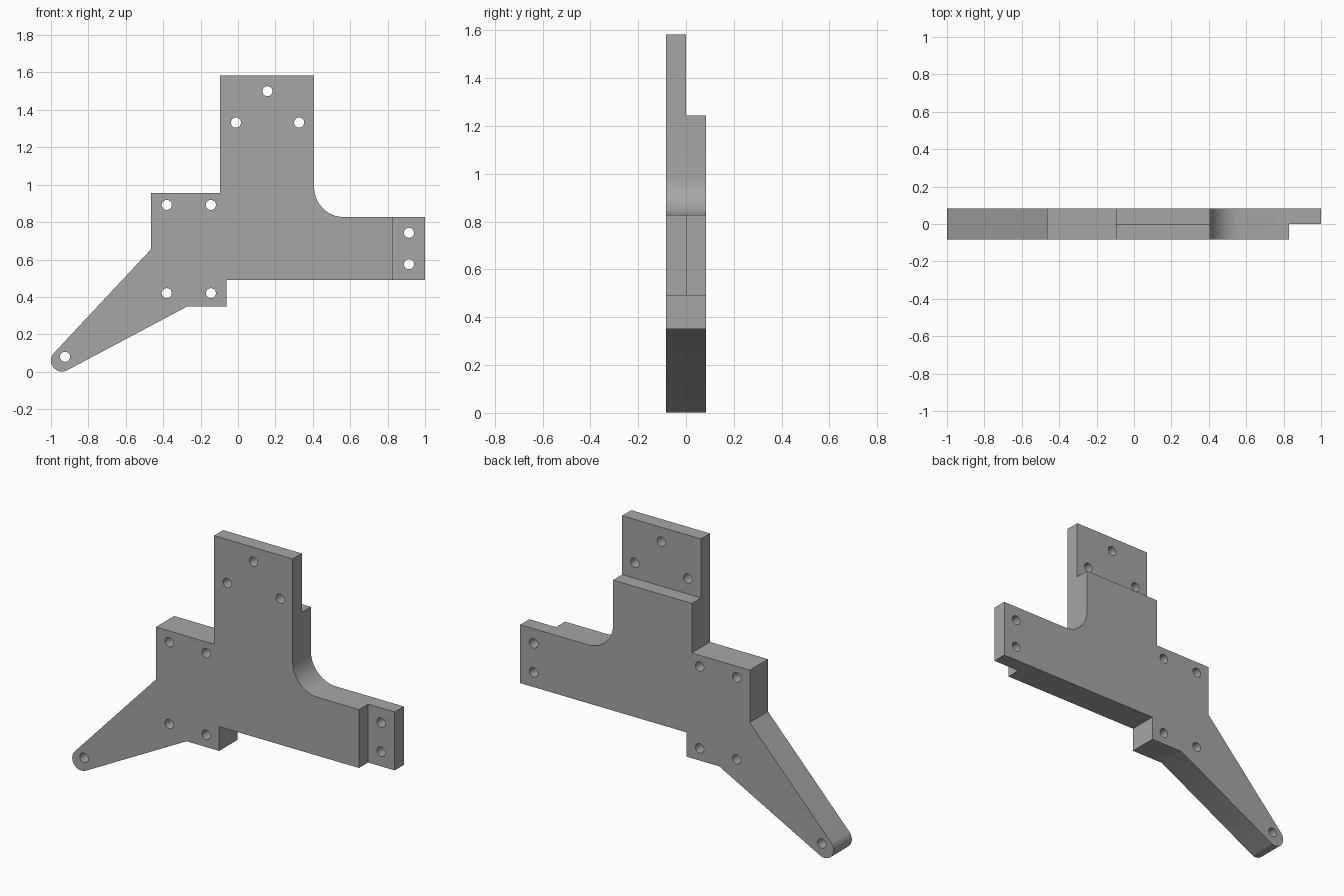
import bpy, bmesh, math
from mathutils import Vector

cube = bpy.data.objects.get("Cube")
if cube:
    bpy.data.objects.remove(cube, do_unlink=True)

HALF = 0.083          # half the plate thickness
HOLE_R = 0.027

grey = bpy.data.materials.new("mid_grey")
grey.use_nodes = True
colour = (0.38, 0.38, 0.38, 1)
grey.diffuse_color = colour
grey.node_tree.nodes["Principled BSDF"].inputs["Base Color"].default_value = colour


def arc(centre, r, start, end, steps):
    """Points on an arc, angles in radians."""
    angles = [start + (end - start) * i / steps for i in range(steps + 1)]
    return [(centre[0] + r * math.cos(a), centre[1] + r * math.sin(a)) for a in angles]


def tangent_angle(point, centre, r, side):
    """Angle on a circle where the line from a point touches it."""
    d = Vector(point) - Vector(centre)
    return math.atan2(d.y, d.x) + side * math.acos(r / d.length)


def prism(name, outline, y0, y1):
    """Extrude an x-z outline from y0 to y1."""
    bm = bmesh.new()
    face = bm.faces.new([bm.verts.new((x, y0, z)) for x, z in outline])
    grown = bmesh.ops.extrude_face_region(bm, geom=[face])
    verts = [v for v in grown["geom"] if isinstance(v, bmesh.types.BMVert)]
    bmesh.ops.translate(bm, verts=verts, vec=(0, y1 - y0, 0))
    bmesh.ops.recalc_face_normals(bm, faces=bm.faces)
    mesh = bpy.data.meshes.new(name)
    bm.to_mesh(mesh)
    bm.free()
    obj = bpy.data.objects.new(name, mesh)
    bpy.context.collection.objects.link(obj)
    mesh.materials.append(grey)
    return obj


def box(name, x0, x1, z0, z1, y0, y1):
    return prism(name, [(x0, z0), (x1, z0), (x1, z1), (x0, z1)], y0, y1)


# Plate outline: rounded foot, lower step, right arm, filleted upright, left shoulder
foot, foot_r = (-0.941, 0.06), 0.059
arm_top, arm_bottom = (-0.465, 0.655), (-0.27, 0.35)
a_top = tangent_angle(arm_top, foot, foot_r, 1)
a_bottom = tangent_angle(arm_bottom, foot, foot_r, -1) + 2 * math.pi
fillet_r = 0.16
outline = arc(foot, foot_r, a_top, a_bottom, 20)
outline += [arm_bottom, (-0.062, 0.35), (-0.062, 0.49), (1, 0.49), (1, 0.827)]
outline += arc((0.407 + fillet_r, 0.827 + fillet_r), fillet_r, -math.pi / 2, -math.pi, 16)
outline += [(0.407, 1.583), (-0.095, 1.583), (-0.095, 0.957), (-0.465, 0.957), arm_top]
plate = prism("bracket_plate", outline, -HALF, HALF)

# Half-thickness laps at the top tab and the right end
cutters = [
    box("top_lap_cutter", -0.3, 0.6, 1.243, 1.8, 0, 0.3),
    box("side_lap_cutter", 0.83, 1.2, 0.3, 1.0, -0.3, 0),
]

# Bolt holes
holes = [(0.157, 1.5), (-0.011, 1.332), (0.327, 1.332), (0.914, 0.743), (0.914, 0.575), (-0.925, 0.08)]
holes += [(x, z) for x in (-0.381, -0.145) for z in (0.42, 0.892)]
for centre in holes:
    circle = arc(centre, HOLE_R, 0, 2 * math.pi, 24)[:-1]
    cutters.append(prism("hole_cutter", circle, -0.2, 0.2))

bpy.context.view_layer.objects.active = plate
for cutter in cutters:
    mod = plate.modifiers.new("cut", "BOOLEAN")
    mod.operation = "DIFFERENCE"
    mod.solver = "EXACT"
    mod.object = cutter
    bpy.ops.object.modifier_apply(modifier=mod.name)
    bpy.data.objects.remove(cutter, do_unlink=True)

# Smooth the rounded walls, keep the edges crisp
bpy.ops.object.select_all(action="DESELECT")
plate.select_set(True)
bpy.ops.object.shade_smooth_by_angle(angle=math.radians(30))
